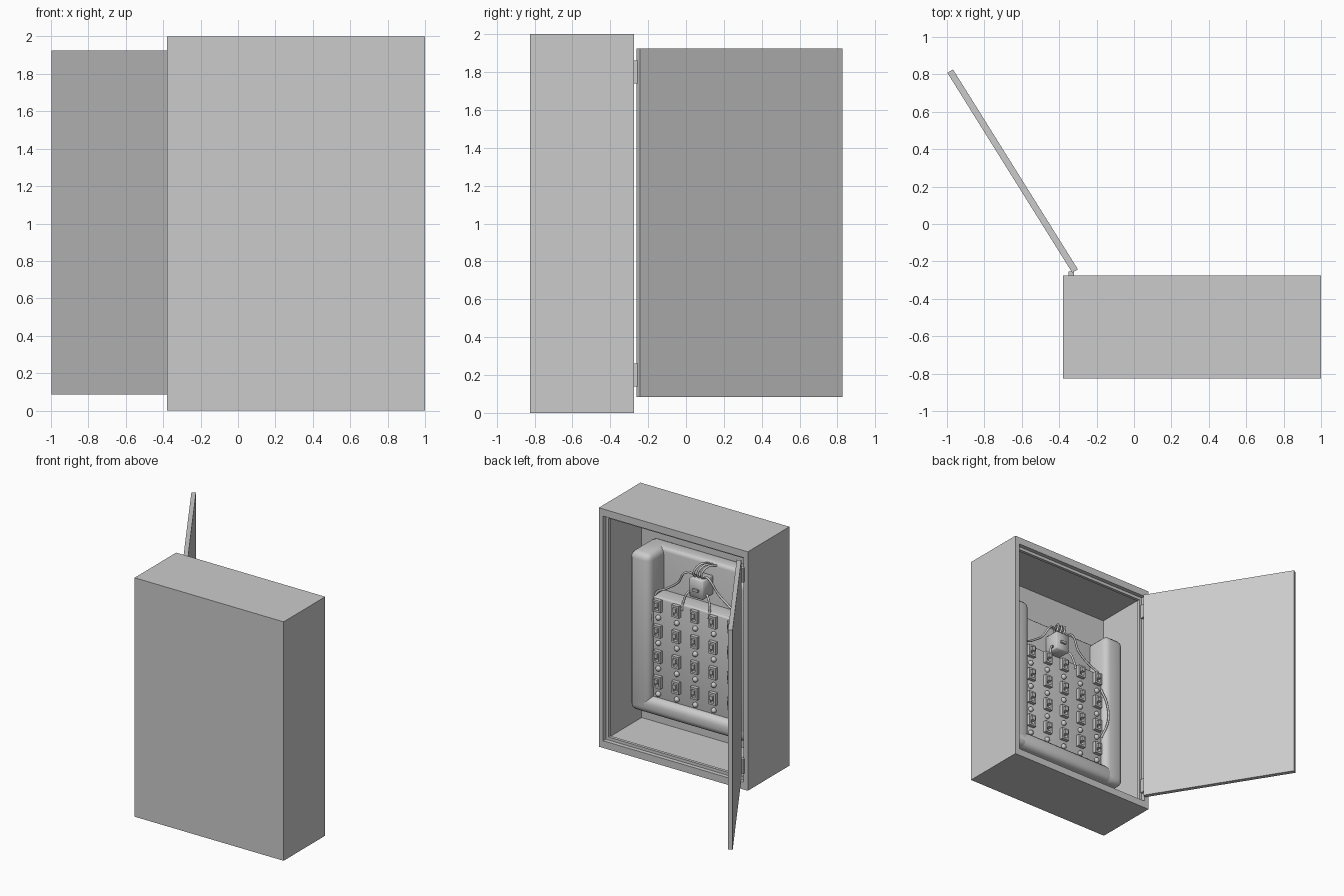
import bpy, bmesh, math
from mathutils import Vector

cube = bpy.data.objects.get("Cube")
if cube:
    bpy.data.objects.remove(cube, do_unlink=True)

grey = bpy.data.materials.new("painted grey")
grey.use_nodes = True
grey.diffuse_color = (0.6, 0.6, 0.6, 1)
grey.node_tree.nodes["Principled BSDF"].inputs["Base Color"].default_value = (0.6, 0.6, 0.6, 1)


def finish(name, bm, smooth=False):
    mesh = bpy.data.meshes.new(name)
    bmesh.ops.recalc_face_normals(bm, faces=bm.faces)
    bm.to_mesh(mesh)
    bm.free()
    mesh.materials.append(grey)
    for p in mesh.polygons:
        p.use_smooth = smooth
    ob = bpy.data.objects.new(name, mesh)
    bpy.context.collection.objects.link(ob)
    return ob


def add_box(bm, lo, hi):
    lo, hi = Vector(lo), Vector(hi)
    verts = bmesh.ops.create_cube(bm, size=1)["verts"]
    for v in verts:
        v.co = (lo + hi) / 2 + v.co * (hi - lo)
    return verts


def box(name, lo, hi, bevel=0, segments=3):
    bm = bmesh.new()
    add_box(bm, lo, hi)
    if bevel:
        bmesh.ops.bevel(bm, geom=bm.edges[:], offset=bevel, segments=segments,
                        profile=0.5, affect='EDGES')
    return finish(name, bm, bevel > 0)


def frame(name, outer, inner, y0, y1):
    """Rectangular ring in the xz plane; bounds are x0, x1, z0, z1."""
    bm = bmesh.new()
    a, b, c, d = outer
    e, f, g, h = inner
    loops = []
    for y in (y0, y1):
        for x0, x1, z0, z1 in ((a, b, c, d), (e, f, g, h)):
            loops.append([bm.verts.new((x, y, z)) for x, z in
                          ((x0, z0), (x1, z0), (x1, z1), (x0, z1))])
    for p, q in ((0, 1), (1, 3), (3, 2), (2, 0)):
        for i in range(4):
            j = (i + 1) % 4
            bm.faces.new((loops[p][i], loops[p][j], loops[q][j], loops[q][i]))
    return finish(name, bm)


def wire(name, points, radius=0.009):
    curve = bpy.data.curves.new(name, 'CURVE')
    curve.dimensions = '3D'
    curve.bevel_depth = radius
    curve.bevel_resolution = 2
    curve.resolution_u = 8
    sp = curve.splines.new('BEZIER')
    sp.bezier_points.add(len(points) - 1)
    for bp, p in zip(sp.bezier_points, points):
        bp.co = p
        bp.handle_left_type = bp.handle_right_type = 'AUTO'
    curve.materials.append(grey)
    ob = bpy.data.objects.new(name, curve)
    bpy.context.collection.objects.link(ob)


# Cabinet shell, open towards +y, with a stepped lip
LEFT, RIGHT, FRONT, BACK = 1.0, -0.38, -0.825, -0.275
frame("cabinet_walls", (RIGHT, LEFT, 0, 2), (-0.34, 0.96, 0.06, 1.94), FRONT, BACK)
box("cabinet_front_panel", (-0.345, FRONT, 0.055), (0.965, -0.785, 1.945))
frame("cabinet_inner_lip", (-0.345, 0.965, 0.055, 1.945),
      (-0.315, 0.935, 0.085, 1.915), -0.335, -0.31)

# Open door on its hinges
door = box("door", (-0.63, -0.0175, 0.085), (0.63, 0.0175, 1.925))
door.location = (-0.649, 0.283, 0)
door.rotation_euler.z = math.radians(122)
for n, z in (("lower", 0.2), ("upper", 1.8)):
    box(n + "_hinge", (-0.35, -0.30, z - 0.06), (-0.32, -0.255, z + 0.06))

# Soft-edged housing around the switch panel
MID = 0.285
box("housing_back", (MID - 0.56, -0.80, 0.28), (MID + 0.56, -0.67, 1.60), 0.03)
for n, s in (("left", 1), ("right", -1)):
    xs = sorted((MID + s * 0.39, MID + s * 0.58))
    box(n + "_housing_side", (xs[0], -0.80, 0.27), (xs[1], -0.48, 1.60), 0.05)
box("housing_base", (MID - 0.56, -0.80, 0.27), (MID + 0.56, -0.48, 0.41), 0.05)

# Switch panel
PANEL = -0.535
box("switch_panel", (MID - 0.40, -0.70, 0.38), (MID + 0.40, PANEL, 1.25), 0.015)

# Switches with a rocker, and a round lamp below each
sw = bmesh.new()
lamps = bmesh.new()
for col in range(5):
    for row in range(4):
        x, z = MID + (col - 2) * 0.171, 1.187 - row * 0.213
        for s in (-1, 1):
            add_box(sw, (x + s * 0.025 - 0.008, PANEL - 0.01, z - 0.05),
                    (x + s * 0.025 + 0.008, PANEL + 0.03, z + 0.05))
            add_box(sw, (x - 0.02, PANEL - 0.01, z + s * 0.042 - 0.008),
                    (x + 0.02, PANEL + 0.03, z + s * 0.042 + 0.008))
        add_box(sw, (x - 0.014, PANEL - 0.01, z - 0.005), (x + 0.014, PANEL + 0.045, z + 0.03))
        ball = bmesh.ops.create_uvsphere(lamps, u_segments=12, v_segments=8, radius=0.022)
        bmesh.ops.translate(lamps, verts=ball["verts"], vec=(x, PANEL + 0.005, z - 0.105))
finish("switches", sw)
finish("lamps", lamps, True)

# Junction box and its wiring
box("junction_box", (MID - 0.065, -0.69, 1.33), (MID + 0.065, -0.54, 1.49), 0.008, 1)
box("junction_latch", (MID - 0.025, -0.545, 1.39), (MID + 0.025, -0.525, 1.41))
for n, s in (("left", 1), ("right", -1)):
    wire(n + "_outer_wire", [(MID + s * d, y, z) for d, y, z in
         ((0.03, -0.60, 1.48), (0.09, -0.56, 1.52), (0.19, -0.57, 1.40),
          (0.30, -0.57, 1.32), (0.38, -0.56, 1.27), (0.395, -0.52, 1.05))])
    wire(n + "_inner_wire", [(MID + s * d, y, z) for d, y, z in
         ((0.05, -0.60, 1.36), (0.09, -0.57, 1.35), (0.12, -0.55, 1.28), (0.125, -0.53, 1.20))])
for i in range(3):
    x = MID + (i - 1) * 0.035
    wire("feed_wire_%d" % (i + 1), [(x, -0.60, 1.47), (x, -0.56, 1.53),
                                    (x - 0.03, -0.60, 1.59), (x - 0.06, -0.68, 1.58)])
wire("right_hanging_wire", [(MID - 0.38, -0.52, 1.10), (MID - 0.40, -0.47, 0.95),
                            (MID - 0.41, -0.47, 0.80), (MID - 0.38, -0.52, 0.66)])
